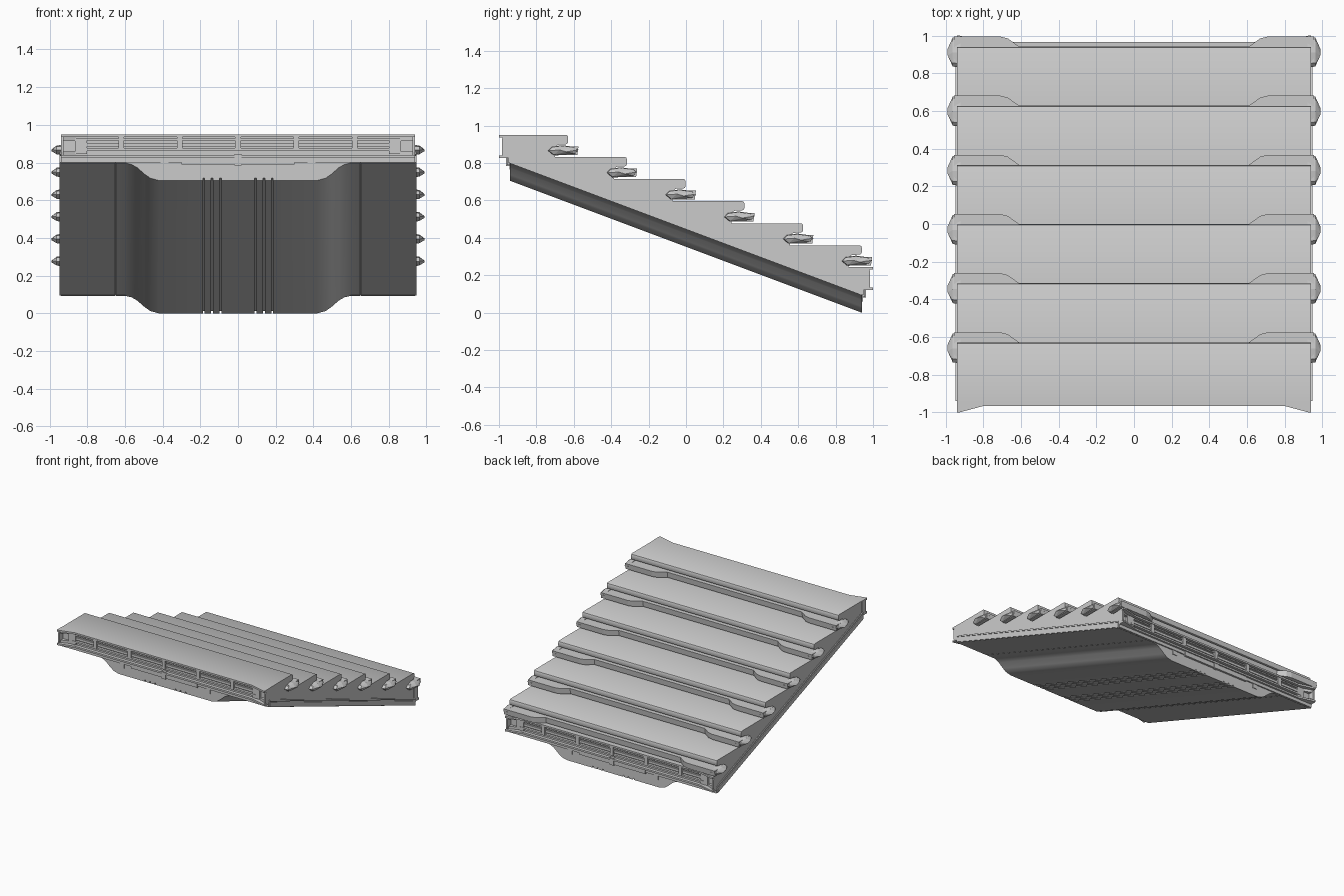
import bpy, bmesh

if "Cube" in bpy.data.objects:
    bpy.data.objects.remove(bpy.data.objects["Cube"])

L = 0.94            # half length / half width of the main body
DROP = 0.705        # fall from front to rear
RISE, RUN = 0.118, 0.314


def finish(bm, name):
    bmesh.ops.recalc_face_normals(bm, faces=bm.faces)
    me = bpy.data.meshes.new(name)
    bm.to_mesh(me)
    bm.free()
    ob = bpy.data.objects.new(name, me)
    bpy.context.collection.objects.link(ob)
    return ob


def add_loft(bm, a, b):
    """Closed solid between two matching outlines."""
    va, vb = [bm.verts.new(p) for p in a], [bm.verts.new(p) for p in b]
    n = len(a)
    for i in range(n):
        j = (i + 1) % n
        bm.faces.new((va[i], va[j], vb[j], vb[i]))
    bm.faces.new(va[::-1])
    bm.faces.new(vb)


def add_box(bm, x0, x1, y0, y1, z0, z1):
    q = [(x0, y0), (x1, y0), (x1, y1), (x0, y1)]
    add_loft(bm, [(x, y, z0) for x, y in q], [(x, y, z1) for x, y in q])


def add_sloped(bm, pts):
    """Sweep an xz outline (given at the front) down the slope."""
    add_loft(bm, [(x, -L, z) for x, z in pts], [(x, L, z - DROP) for x, z in pts])


def smooth(ob, deg=30):
    bpy.ops.object.select_all(action='DESELECT')
    ob.select_set(True)
    bpy.context.view_layer.objects.active = ob
    bpy.ops.object.shade_smooth_by_angle(angle=deg * 3.14159 / 180)


# Sloped slab with a deep central keel and thin grooves
half = [(L, 0.86), (L, 0.798), (0.652, 0.798), (0.65, 0.803), (0.648, 0.798),
        (0.60, 0.798), (0.565, 0.79), (0.535, 0.773), (0.495, 0.738),
        (0.465, 0.717), (0.42, 0.705)]
for gx in (0.182, 0.138, 0.092):
    half += [(gx + 0.005, 0.705), (gx + 0.005, 0.718), (gx - 0.005, 0.718), (gx - 0.005, 0.705)]
bm = bmesh.new()
add_sloped(bm, half + [(-x, z) for x, z in reversed(half)])
smooth(finish(bm, "slab"))

# Raised trim strips along both sloping sides
bm = bmesh.new()
for s in (-1, 1):
    for z0, z1 in ((0.80, 0.838), (0.845, 0.856)):
        add_sloped(bm, [(s * 0.93, z0), (s * 0.946, z0), (s * 0.946, z1), (s * 0.93, z1)])
finish(bm, "side_trim")

# Six stepped treads with rounded, overhanging noses
prof = [(-L, 0.81), (-L, 0.95)]
for i in range(6):
    n, z = -0.63 + i * RUN, 0.95 - i * RISE
    if i:
        prof.append((n - RUN - 0.07, z))
    prof += [(n - 0.01, z), (n - 0.003, z - 0.004), (n, z - 0.012), (n, z - 0.037),
             (n - 0.004, z - 0.046), (n - 0.012, z - 0.05), (n - 0.05, z - 0.051),
             (n - 0.06, z - 0.056), (n - 0.07, z - 0.07)]
prof += [(0.87, 0.243), (L, 0.243), (L, 0.81 - DROP)]
bm = bmesh.new()
add_loft(bm, [(-0.938, y, z) for y, z in prof], [(0.938, y, z) for y, z in prof])
smooth(finish(bm, "treads"))

# Rails under each nose, thicker towards the ends, with faceted end pods
for i in range(6):
    n, z = -0.63 + i * RUN, 0.95 - i * RISE
    bm = bmesh.new()
    side = [(0.955, n - 0.08), (0.955, n + 0.055), (0.71, n + 0.055), (0.67, n + 0.045), (0.61, n + 0.002)]
    plan = side + [(-x, y) for x, y in reversed(side)]
    add_loft(bm, [(x, y - 0.006 * (y > n), z - 0.108) for x, y in plan],
             [(x, y, z - 0.062) for x, y in plan])
    finish(bm, f"nose_rail_{i + 1}")
    for s, tag in ((-1, "left"), (1, "right")):
        bm = bmesh.new()
        ring = [(-0.11, -0.084), (-0.09, -0.062), (-0.03, -0.055), (0.04, -0.065),
                (0.055, -0.08), (0.04, -0.103), (-0.08, -0.11)]
        pts = [(s * 0.92, n + y, z + h) for y, h in ring]
        pts += [(s * 0.962, n - 0.025 + (y + 0.025) * 0.93, z - 0.084 + (h + 0.084) * 0.85) for y, h in ring]
        pts += [(s * 0.989, n - 0.045, z - 0.08), (s * 0.989, n - 0.01, z - 0.09)]
        bmesh.ops.convex_hull(bm, input=[bm.verts.new(p) for p in pts])
        loose = [v for v in bm.verts if not v.link_faces]
        bmesh.ops.delete(bm, geom=loose, context='VERTS')
        finish(bm, f"end_pod_{tag}_{i + 1}")

# Framed end connectors: flared lips, corner brackets, bars and posts
for name, d, dz in (("front", -1, 0.0), ("rear", 1, -DROP)):
    bm = bmesh.new()
    lip = [(L, 0.93), (L, 1.0), (0.928, 1.0), (0.80, 0.966)]
    plan = lip + [(-x, y) for x, y in reversed(lip)]
    for z0, z1 in ((0.936, 0.95), (0.826, 0.84)):
        add_loft(bm, [(x, d * y, z0 + dz) for x, y in plan], [(x, d * y, z1 + dz) for x, y in plan])
    for s in (-1, 1):
        web = [(0.93, 0.83), (0.98, 0.83), (0.985, 0.855), (0.985, 0.92), (0.98, 0.94), (0.93, 0.94)]
        add_loft(bm, [(s * 0.925, d * y, z + dz) for y, z in web], [(s * L, d * y, z + dz) for y, z in web])
        ins = [(0.93, 0.93), (0.93, 0.975), (0.86, 0.948), (0.86, 0.93)]
        for z0, z1 in ((0.915, 0.937), (0.838, 0.86)):
            add_loft(bm, [(s * x, d * y, z0 + dz) for x, y in ins], [(s * x, d * y, z1 + dz) for x, y in ins])
        add_box(bm, s * 0.80, s * 0.865, d * 0.93, d * 0.956, 0.845 + dz, 0.93 + dz)
    for z0, z1, y in ((0.918, 0.928, 0.955), (0.885, 0.905, 0.952), (0.862, 0.876, 0.96)):
        add_box(bm, -0.83, 0.83, d * 0.93, d * y, z0 + dz, z1 + dz)
    for px in (-0.62, -0.31, 0, 0.31, 0.62):
        add_box(bm, px - 0.015, px + 0.015, d * 0.93, d * 0.962, 0.868 + dz, 0.937 + dz)
    finish(bm, name + "_connector_frame")

    # Lower sill and small plates below the frame
    bm = bmesh.new()
    add_box(bm, -L, L, d * 0.93, d * 0.95, 0.80 + dz, 0.827 + dz)
    add_box(bm, -0.30, 0.30, d * 0.93, d * 0.956, 0.79 + dz, 0.832 + dz)
    add_box(bm, -0.018, 0.018, d * 0.93, d * 0.962, 0.785 + dz, 0.845 + dz)
    for px in (-0.39, 0.39):
        add_box(bm, px - 0.02, px + 0.02, d * 0.93, d * 0.945, 0.765 + dz, 0.80 + dz)
    finish(bm, name + "_sill")
